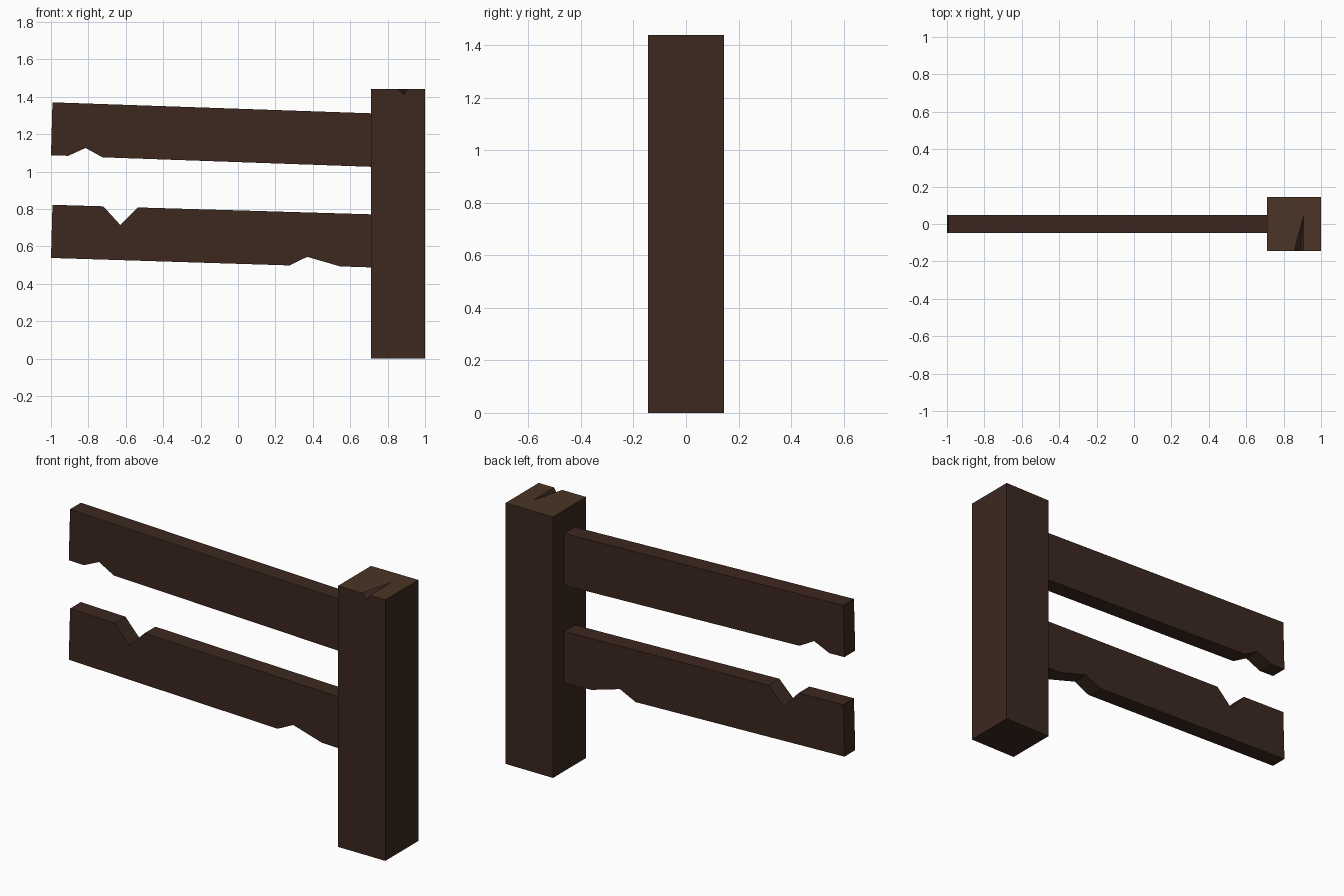
import bpy, bmesh

if "Cube" in bpy.data.objects:
    bpy.data.objects.remove(bpy.data.objects["Cube"])


def material(name, rgb):
    m = bpy.data.materials.new(name)
    m.diffuse_color = (*rgb, 1)
    m.use_nodes = True
    m.node_tree.nodes["Principled BSDF"].inputs["Base Color"].default_value = m.diffuse_color
    return m


bark = material("dark_wood", (0.045, 0.021, 0.0137))
cut = material("end_grain", (0.07, 0.036, 0.019))


def add_object(name, bm, mats):
    bmesh.ops.recalc_face_normals(bm, faces=bm.faces)
    me = bpy.data.meshes.new(name)
    bm.to_mesh(me)
    bm.free()
    for m in mats:
        me.materials.append(m)
    ob = bpy.data.objects.new(name, me)
    bpy.context.collection.objects.link(ob)
    return ob


def rail(name, profile, half=0.047):
    """Extrude an x-z outline through the rail thickness."""
    bm = bmesh.new()
    face = bm.faces.new([bm.verts.new((x, -half, z)) for x, z in profile])
    ext = bmesh.ops.extrude_face_region(bm, geom=[face])
    moved = [g for g in ext["geom"] if isinstance(g, bmesh.types.BMVert)]
    bmesh.ops.translate(bm, verts=moved, vec=(0, 2 * half, 0))
    # keep a closed solid
    if not face.is_valid or any(e.is_boundary for e in bm.edges):
        bmesh.ops.holes_fill(bm, edges=[e for e in bm.edges if e.is_boundary])
    return add_object(name, bm, [bark])


# Sloping rails with chipped edges
rail("upper_rail", [
    (-0.992, 1.37), (0.72, 1.311), (0.72, 1.025), (-0.725, 1.076),
    (-0.815, 1.126), (-0.908, 1.084), (-1.0, 1.087)])
rail("lower_rail", [
    (-0.992, 0.822), (-0.72, 0.814), (-0.63, 0.715), (-0.537, 0.808),
    (0.72, 0.771), (0.72, 0.487), (0.545, 0.493), (0.37, 0.544),
    (0.275, 0.498), (-1.0, 0.538)])

# Square post with a split running back from the front top edge
X0, X1, Y, H = 0.711, 1.0, 0.144, 1.44
bm = bmesh.new()
v = bm.verts.new
low = [v((x, y, 0)) for x, y in ((X0, -Y), (X1, -Y), (X1, Y), (X0, Y))]
top = [v((x, y, H)) for x, y in ((X0, -Y), (X1, -Y), (X1, Y), (X0, Y))]
left, right = v((0.856, -Y, H)), v((0.907, -Y, H))
valley, tip = v((0.888, -Y, H - 0.03)), v((0.905, 0.04, H))
f = bm.faces.new
f(low[::-1])
f([low[0], low[1], top[1], right, valley, left, top[0]])
for i in (1, 2, 3):
    j = (i + 1) % 4
    f([low[i], low[j], top[j], top[i]])
f([left, valley, tip])
f([valley, right, tip])
f([top[0], left, tip, right, top[1], top[2], top[3]]).material_index = 1
add_object("fence_post", bm, [bark, cut])
